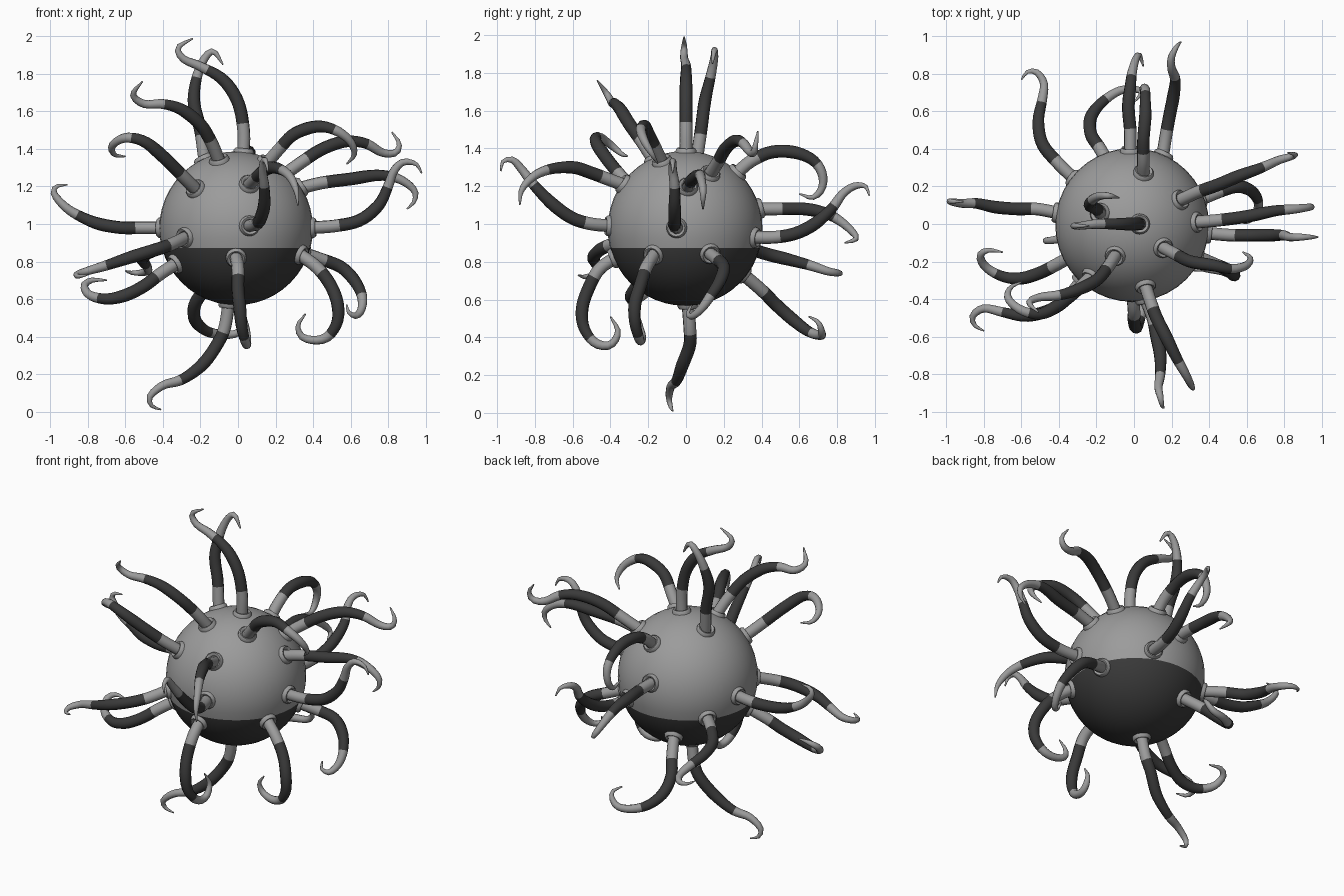
import bpy, bmesh, math
from mathutils import Vector

if "Cube" in bpy.data.objects:
    bpy.data.objects.remove(bpy.data.objects["Cube"])

C, R = Vector((-0.01, -0.005, 0.977)), 0.41


def material(name, v):
    m = bpy.data.materials.new(name)
    m.diffuse_color = (v, v, v, 1)
    m.use_nodes = True
    m.node_tree.nodes["Principled BSDF"].inputs["Base Color"].default_value = m.diffuse_color
    return m


LIGHT, DARK = material("light grey", 0.33), material("dark grey", 0.042)


def finish(bm, name, angle=40):
    bmesh.ops.recalc_face_normals(bm, faces=bm.faces)
    me = bpy.data.meshes.new(name)
    bm.to_mesh(me)
    bm.free()
    me.materials.append(LIGHT)
    me.materials.append(DARK)
    ob = bpy.data.objects.new(name, me)
    bpy.context.collection.objects.link(ob)
    bpy.ops.object.select_all(action='DESELECT')
    ob.select_set(True)
    bpy.context.view_layer.objects.active = ob
    bpy.ops.object.shade_smooth_by_angle(angle=math.radians(angle))
    return ob


# Body: ball with a dark lower part
bm = bmesh.new()
bmesh.ops.create_uvsphere(bm, u_segments=40, v_segments=24, radius=R)
bmesh.ops.translate(bm, verts=bm.verts, vec=C)
bmesh.ops.bisect_plane(bm, geom=bm.verts[:] + bm.edges[:] + bm.faces[:],
                       plane_co=(0, 0, 0.872), plane_no=(0, 0, 1))
for f in bm.faces:
    f.material_index = int(f.calc_center_median().z < 0.872)
finish(bm, "ball_body")


def smooth_path(pts, n=6):
    """Catmull-Rom samples through the points."""
    q = [2 * pts[0] - pts[1]] + pts + [2 * pts[-1] - pts[-2]]
    out = []
    for i in range(1, len(q) - 2):
        a, b, c, d = q[i - 1:i + 3]
        for k in range(n):
            t = k / n
            out.append(0.5 * (2 * b + (c - a) * t + (2 * a - 5 * b + 4 * c - d) * t * t
                              + (3 * b - a - 3 * c + d) * t ** 3))
    return out + [pts[-1]]


def at_length(path, cum, s):
    for i in range(1, len(path)):
        if cum[i] >= s:
            return path[i - 1].lerp(path[i], (s - cum[i - 1]) / max(cum[i] - cum[i - 1], 1e-9))
    return path[-1].copy()


RADII = [(0, .034), (.2, .034), (.45, .034), (.62, .028), (.85, .019), (1, .004)]


def radius(t):
    for (t0, r0), (t1, r1) in zip(RADII, RADII[1:]):
        if t <= t1:
            return r0 + (r1 - r0) * (t - t0) / (t1 - t0)
    return RADII[-1][1]


def loft(bm, rings, mats):
    for i in range(len(rings) - 1):
        a, b = rings[i], rings[i + 1]
        for j in range(len(a)):
            k = (j + 1) % len(a)
            bm.faces.new((a[j], a[k], b[k], b[j])).material_index = mats[i]


def circle(bm, p, u, v, r, sides):
    return [bm.verts.new(p + r * (math.cos(2 * math.pi * j / sides) * u
                                  + math.sin(2 * math.pi * j / sides) * v)) for j in range(sides)]


def tentacle(name, pts, sides=10, steps=30):
    pts = [Vector(p) / 100 for p in pts]
    nrm = (pts[0] - C).normalized()
    pts[0] = C + nrm * (R - 0.015)
    path = smooth_path(pts)
    cum = [0]
    for a, b in zip(path, path[1:]):
        cum.append(cum[-1] + (b - a).length)
    ts = [i / steps for i in range(steps + 1)]
    pos = [at_length(path, cum, t * cum[-1]) for t in ts]
    bm = bmesh.new()
    u = nrm.orthogonal().normalized()
    rings = []
    for i, p in enumerate(pos):
        d = (pos[min(i + 1, steps)] - pos[max(i - 1, 0)]).normalized()
        u = (u - d * u.dot(d)).normalized()
        rings.append(circle(bm, p, u, d.cross(u), radius(ts[i]), sides))
    loft(bm, rings, [int(0.2 < (a + b) / 2 < 0.62) for a, b in zip(ts, ts[1:])])
    bm.faces.new(rings[0])
    bm.faces.new(rings[-1])
    finish(bm, "tentacle_" + name, 50)
    # Socket collar around the base
    bm = bmesh.new()
    u = nrm.orthogonal().normalized()
    v = nrm.cross(u)
    prof = [(.056, -.012), (.054, .008), (.046, .018), (.038, .016), (.032, .004)]
    rings = [circle(bm, C + nrm * (R + h), u, v, r, 16) for r, h in prof]
    loft(bm, rings, [0] * 4)
    finish(bm, "collar_" + name, 50)


# Tentacle centre lines, hundredths of a unit, from base to curled tip
tentacle("top", [(3, 0, 138), (3, 0, 150), (0, 0, 165), (-8, 0, 177), (-20, 0, 184),
                 (-29, -1, 188), (-32, -1, 194), (-24, -1, 199)])
tentacle("top_back", [(-19, 6, 136), (-20, 8, 150), (-23.5, 10, 165), (-22, 13, 178),
                      (-18, 15, 188), (-13, 15, 192), (-8, 14, 185)])
tentacle("top_left", [(-10, -17, 134), (-14, -23, 143), (-20, -30, 153), (-30, -35, 161),
                      (-40, -38, 164), (-50, -39, 164), (-56, -42, 169), (-51, -47, 176)])
tentacle("upper_left", [(-22, -27, 118), (-30, -35, 126), (-40, -43, 136), (-50, -48, 144),
                        (-60, -46, 146), (-67, -40, 142), (-66, -34, 137), (-60, -31, 136)])
tentacle("upper_front", [(6, -33, 121), (9, -42, 124), (12, -50, 127), (17, -60, 130),
                         (23, -72, 129), (28, -81, 125), (31, -87, 118), (32, -88, 110)])
tentacle("front", [(6, -40, 99), (10, -50, 100), (12, -60, 103), (14, -70, 110),
                   (14, -80, 120), (13, -87, 129), (14, -92, 134), (15, -97, 133), (16, -98, 128)])
tentacle("lower_front", [(-1, -38, 82), (0, -46, 76), (0, -52, 65), (1, -55, 55), (2, -54, 45),
                         (4, -48, 37), (5, -40, 36), (5, -36, 43), (4, -40, 51)])
tentacle("front_left", [(-27, -29, 93), (-36, -40, 89), (-45, -46, 86), (-58, -49, 82),
                        (-70, -47, 78), (-80, -45, 75), (-86, -49, 73), (-85, -54, 72), (-80, -57, 73)])
tentacle("lower_left", [(-33, -17, 79), (-42, -22, 73), (-50, -26, 67), (-60, -29, 62),
                        (-70, -28, 60), (-79, -23, 62), (-82, -17, 67), (-78, -14, 70), (-70, -15, 70)])
tentacle("left", [(-41, 6, 98), (-52, 8, 98), (-62, 8, 98), (-74, 9, 100), (-84, 11, 104),
                  (-92, 11, 109), (-98, 12, 116), (-97, 12, 120), (-91, 12, 121)])
tentacle("upper_right", [(16, -13, 134), (22, -16, 140), (30, -20, 148), (42, -22, 152),
                         (52, -24, 150), (60, -22, 144), (62, -18, 137), (58, -15, 132)])
tentacle("right_back", [(25, 13, 127), (34, 17, 133), (45, 21, 140), (57, 26, 144), (68, 30, 143),
                        (77, 34, 138), (84, 36, 138), (86, 37, 143), (82, 38, 149)])
tentacle("right_high", [(34, 1, 120), (45, 2, 122), (60, 4, 124), (75, 7, 126), (86, 8, 124),
                        (94, 9, 118), (94, 9, 112), (90, 9, 108)])
tentacle("right", [(40, -5, 98), (52, -6, 99), (65, -6, 102), (75, -6, 110), (80, -6, 120),
                   (83, -7, 128), (88, -7, 133), (95, -7, 132), (98, -7, 127)])
tentacle("lower_right_front", [(35, -18, 83), (42, -21, 77), (49, -24, 68), (53, -27, 58),
                               (53, -27, 48), (48, -25, 40), (41, -24, 38), (34, -23, 40),
                               (32, -24, 46), (36, -25, 52)])
tentacle("lower_right_back", [(36, 13, 84), (45, 17, 81), (55, 20, 77), (62, 18, 70), (66, 13, 62),
                              (66, 8, 55), (63, 3, 51), (59, 1, 53), (58, 3, 57)])
tentacle("upper_back", [(5, 27, 127), (5, 34, 133), (5, 45, 138), (6, 57, 138), (6, 67, 134),
                        (6, 72, 127), (5, 72, 119), (5, 67, 114), (5, 60, 116)])
tentacle("back", [(-2, 38, 108), (-2, 50, 108), (-3, 62, 108), (-2, 73, 106), (-1, 81, 102),
                  (1, 88, 96), (3, 90, 92), (5, 84, 90)])
tentacle("back_right", [(15, 35, 93), (17, 47, 93), (19, 58, 95), (21, 68, 100), (22, 77, 108),
                        (20, 83, 116), (20, 89, 120), (23, 95, 120), (25, 97, 115)])
tentacle("back_left", [(-32, 24, 88), (-41, 33, 87), (-49, 43, 84), (-51, 55, 81), (-49, 66, 78),
                       (-48, 75, 75), (-52, 81, 74), (-57, 81, 74), (-60, 77, 75)])
tentacle("lower_back", [(-13, 32, 72), (-18, 40, 65), (-23, 48, 57), (-23, 57, 49), (-17, 65, 43),
                        (-8, 71, 41), (0, 72, 42), (4, 70, 48), (0, 65, 51)])
tentacle("bottom", [(-5, 1, 57), (-7, 2, 45), (-11, 2, 36), (-19, -2, 25), (-30, -5, 17),
                    (-40, -8, 14), (-47, -9, 8), (-46, -8, 3), (-41, -7, 1)])
